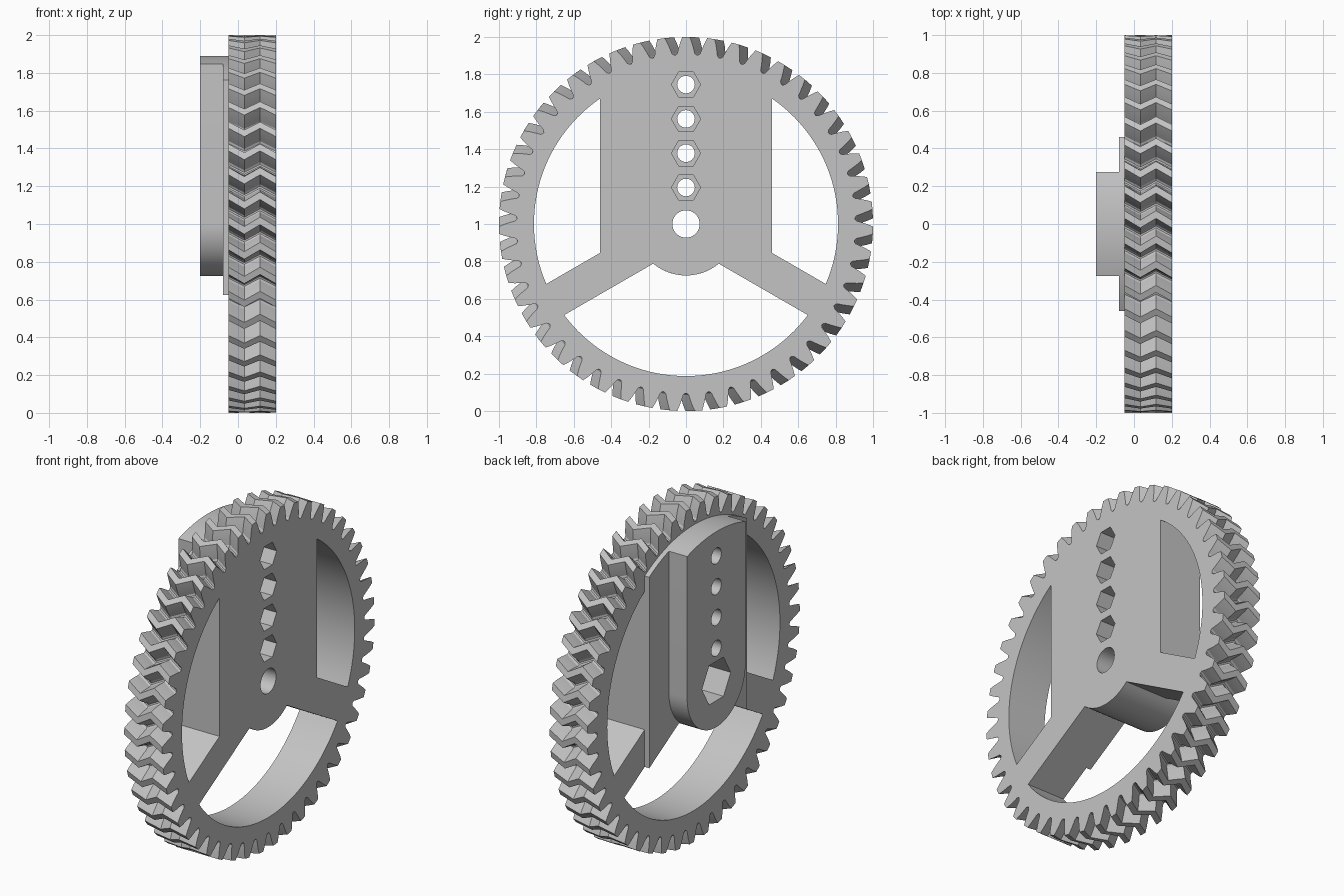
import bpy, bmesh
from math import pi, sin, cos, asin, acos, sqrt, radians

old = bpy.data.objects.get("Cube")
if old:
    bpy.data.objects.remove(old, do_unlink=True)

grey = bpy.data.materials.new("plain_grey")
grey.use_nodes = True
grey.diffuse_color = (0.55, 0.55, 0.55, 1)
grey.node_tree.nodes["Principled BSDF"].inputs["Base Color"].default_value = grey.diffuse_color

# Main dimensions
TEETH, TWIST = 47, 0.05
X_BLOCK, X_PLATE, X_BACK, X_FACE = -0.2, -0.08, -0.05, 0.2
RIM, CAP, HUB = 0.813, 0.89, 0.275
BAR, ARM = 0.46, 0.096          # half widths of the upright bar and the arms
TILT = radians(30)              # arms slope down by this angle


def arc(r, a0, a1, n, cz=0.0):
    """Points (y, z) on an arc, both ends included."""
    return [(r * cos(a0 + (a1 - a0) * i / n), cz + r * sin(a0 + (a1 - a0) * i / n))
            for i in range(n + 1)]


def ring(r, n, cz=0.0):
    return arc(r, 0, 2 * pi, n, cz)[:-1]


def loft(name, outline, sections):
    """Solid along x through (x, twist) sections of a (y, z) outline."""
    bm = bmesh.new()
    loops = []
    for x, t in sections:
        loops.append([bm.verts.new((x, y * cos(t) - z * sin(t), 1 + y * sin(t) + z * cos(t)))
                      for y, z in outline])
    n = len(outline)
    for a, b in zip(loops, loops[1:]):
        for i in range(n):
            j = (i + 1) % n
            bm.faces.new((a[i], a[j], b[j], b[i]))
    bm.faces.new(loops[0])
    bm.faces.new(loops[-1])
    bmesh.ops.recalc_face_normals(bm, faces=bm.faces)
    mesh = bpy.data.meshes.new(name)
    bm.to_mesh(mesh)
    bm.free()
    mesh.materials.append(grey)
    obj = bpy.data.objects.new(name, mesh)
    bpy.context.collection.objects.link(obj)
    return obj


def prism(name, outline, x0, x1):
    return loft(name, outline, [(x0, 0), (x1, 0)])


def activate(obj):
    bpy.ops.object.select_all(action='DESELECT')
    obj.select_set(True)
    bpy.context.view_layer.objects.active = obj


def cut(obj, outline, x0=-0.5, x1=0.5):
    tool = prism("cutter", outline, x0, x1)
    tool.hide_render = True
    mod = obj.modifiers.new("cut", 'BOOLEAN')
    mod.operation, mod.solver, mod.object = 'DIFFERENCE', 'EXACT', tool
    activate(obj)
    bpy.ops.object.modifier_apply(modifier=mod.name)
    bpy.data.objects.remove(tool, do_unlink=True)


# Gear body with triple zigzag teeth
pitch = 2 * pi / TEETH
tooth = [(-0.46, 0.905), (-0.38, 0.914), (-0.33, 0.935), (-0.24, 0.97), (-0.15, 1.0)]
tooth += [(-a, r) for a, r in reversed(tooth)]
teeth_outline = []
for k in range(TEETH):
    for a, r in tooth:
        ang = -pi / 2 + (k + 0.5 + a) * pitch
        teeth_outline.append((r * cos(ang), r * sin(ang)))
step = (X_FACE - X_BACK) / 3
gear = loft("gear_wheel", teeth_outline,
            [(X_BACK + i * step, 0 if i % 2 else -TWIST) for i in range(4)])

# Window openings between the bar, the arms and the rim
spread = asin(ARM / RIM)
side = arc(RIM, spread - TILT, acos(BAR / RIM), 28)
side.append((BAR, (ARM - BAR * sin(TILT)) / cos(TILT)))
hub_a = TILT + asin(ARM / HUB)
hub_arc = arc(HUB, pi + hub_a, 2 * pi - hub_a, 16)
low = arc(RIM, pi + TILT + spread, 2 * pi - TILT - spread, 40) + hub_arc[::-1]
for window in (side, [(-y, z) for y, z in side], low):
    cut(gear, window)

# Backing plate and raised block
corner = (-ARM - BAR * sin(TILT)) / cos(TILT)
top = acos(BAR / CAP)
plate = prism("backing_plate",
              [(BAR, corner)] + arc(CAP, top, pi - top, 20) + [(-BAR, corner)] + hub_arc,
              X_PLATE, X_BACK)
top = acos(HUB / CAP)
block = prism("hub_block", arc(CAP, top, pi - top, 12) + arc(HUB, pi, 2 * pi, 32),
              X_BLOCK, X_PLATE)

# Centre bore with hexagonal bolt pocket, and a row of holes with nut pockets
for part in (gear, plate, block):
    cut(part, ring(0.073, 32))
    cut(part, ring(0.135, 6), -0.5, 0.0)
    for i in range(4):
        z = 0.195 + 0.1835 * i
        cut(part, ring(0.047, 24, z))
        cut(part, ring(0.078, 6, z), 0.06, 0.5)

for part in (gear, plate, block):
    activate(part)
    bpy.ops.object.shade_smooth_by_angle(angle=radians(20))
